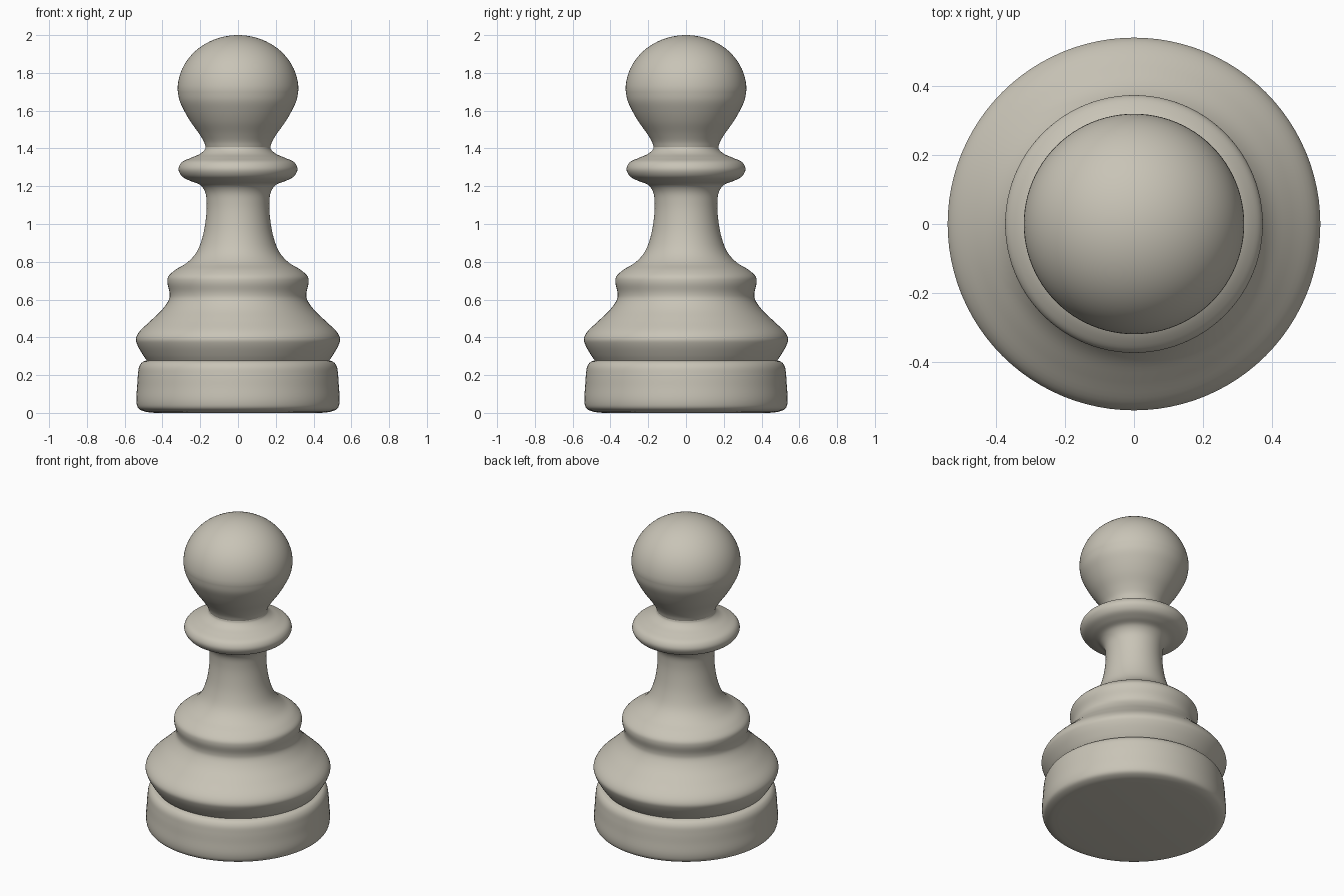
import bpy, bmesh, math
from mathutils import Vector

cube = bpy.data.objects.get("Cube")
if cube:
    bpy.data.objects.remove(cube, do_unlink=True)

# One warm ivory material
ivory = bpy.data.materials.new("warm ivory")
ivory.use_nodes = True
COLOUR = (0.58, 0.55, 0.47, 1.0)
ivory.diffuse_color = COLOUR
bsdf = ivory.node_tree.nodes["Principled BSDF"]
bsdf.inputs["Base Color"].default_value = COLOUR
bsdf.inputs["Roughness"].default_value = 0.5


def smooth_profile(points, steps=5):
    """Centripetal Catmull-Rom curve through (radius, height) points."""
    p = [Vector(q) for q in points]
    p = [2 * p[0] - p[1]] + p + [2 * p[-1] - p[-2]]
    out = []
    for a, b, c, d in zip(p, p[1:], p[2:], p[3:]):
        t1 = (b - a).length ** 0.5
        t2 = t1 + (c - b).length ** 0.5
        t3 = t2 + (d - c).length ** 0.5
        for i in range(steps):
            t = t1 + (t2 - t1) * i / steps
            a1 = a.lerp(b, t / t1)
            a2 = b.lerp(c, (t - t1) / (t2 - t1))
            a3 = c.lerp(d, (t - t2) / (t3 - t2))
            b1 = a1.lerp(a2, t / t2)
            b2 = a2.lerp(a3, (t - t1) / (t3 - t1))
            out.append(b1.lerp(b2, (t - t1) / (t2 - t1)))
    return out + [p[-2]]


def lathe(name, profile, segments=96):
    """Spin a profile, listed from bottom to top, around the z axis."""
    bm = bmesh.new()
    verts = [bm.verts.new((max(r, 0.0), 0, z)) for r, z in profile]
    edges = [bm.edges.new(pair) for pair in zip(verts, verts[1:])]
    bmesh.ops.spin(bm, geom=verts + edges, cent=(0, 0, 0), axis=(0, 0, 1),
                   angle=math.tau, steps=segments, use_duplicate=False)
    bmesh.ops.remove_doubles(bm, verts=bm.verts, dist=1e-5)
    bmesh.ops.recalc_face_normals(bm, faces=bm.faces)
    # Open strips are turned outward by their widest face
    widest = max(bm.faces, key=lambda f: f.calc_center_median().xy.length)
    if widest.normal.xy.dot(widest.calc_center_median().xy) < 0:
        bmesh.ops.reverse_faces(bm, faces=bm.faces)
    mesh = bpy.data.meshes.new(name)
    bm.to_mesh(mesh)
    bm.free()
    mesh.materials.append(ivory)
    obj = bpy.data.objects.new(name, mesh)
    bpy.context.collection.objects.link(obj)
    bpy.ops.object.select_all(action="DESELECT")
    obj.select_set(True)
    bpy.context.view_layer.objects.active = obj
    bpy.ops.object.shade_smooth_by_angle(angle=math.radians(40))
    return obj


# Base drum with a flat underside and rounded rims
rim = [(0.44, 0.0), (0.497, 0.008), (0.528, 0.025), (0.538, 0.06),
       (0.534, 0.14), (0.53, 0.20), (0.523, 0.245), (0.507, 0.268), (0.483, 0.278)]
lathe("base", [Vector((0, 0))] + smooth_profile(rim))

# Body: groove, wide shoulder, upper ring, slim stem and collar
body = [(0.483, 0.278), (0.502, 0.305), (0.533, 0.36), (0.541, 0.39), (0.527, 0.424),
        (0.46, 0.49), (0.395, 0.555), (0.364, 0.605), (0.362, 0.635), (0.374, 0.69),
        (0.370, 0.72), (0.335, 0.755), (0.27, 0.795), (0.22, 0.85), (0.188, 0.93),
        (0.170, 1.03), (0.166, 1.11), (0.174, 1.17), (0.20, 1.207), (0.25, 1.227),
        (0.297, 1.253), (0.315, 1.29), (0.30, 1.325), (0.25, 1.35),
        (0.20, 1.372), (0.175, 1.395), (0.171, 1.408)]
lathe("body_and_collar", smooth_profile(body))

# Head: flared neck running into a slightly flattened ball
neck = [(0.171, 1.408), (0.18, 1.435), (0.205, 1.477), (0.25, 1.54),
        (0.285, 1.60), (0.310, 1.655), (0.32, 1.71)]
ball = [Vector((0.32 * math.cos(a), 1.71 + 0.29 * math.sin(a)))
        for a in (math.pi / 2 * i / 20 for i in range(1, 21))]
lathe("head", smooth_profile(neck) + ball)
